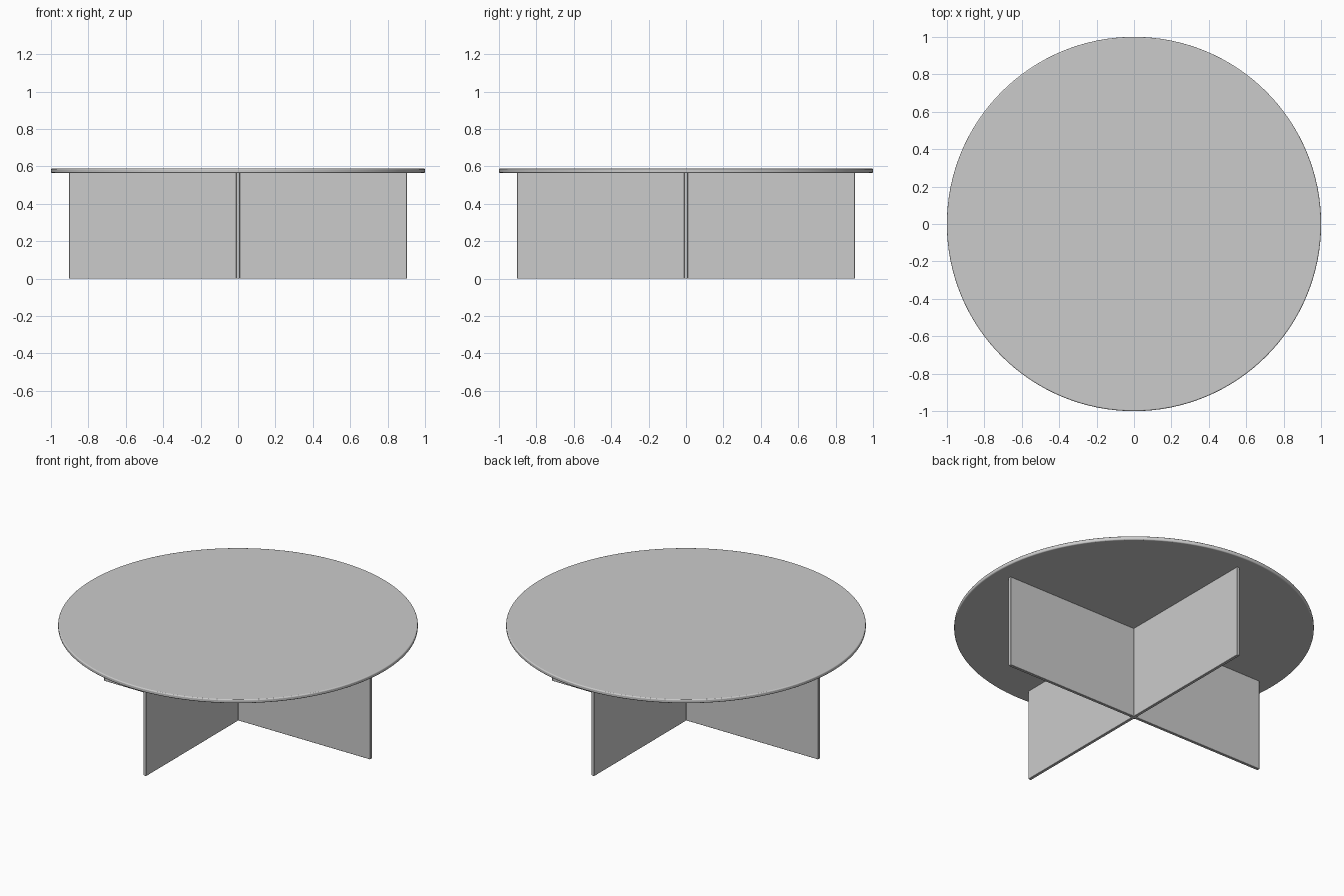
import bpy, bmesh

if "Cube" in bpy.data.objects:
    bpy.data.objects.remove(bpy.data.objects["Cube"])

LEG_H, TOP_Z = 0.565, 0.588   # underside and upper face of the tabletop
REACH, HALF_T = 0.903, 0.009  # panel half length and half thickness


def add_bevel(obj, width, segments):
    mod = obj.modifiers.new("soft_edges", 'BEVEL')
    mod.width = width
    mod.segments = segments
    mod.limit_method = 'ANGLE'


# Round tabletop with softly rounded rim
bpy.ops.mesh.primitive_cylinder_add(vertices=128, radius=1.0, depth=TOP_Z - LEG_H,
                                    location=(0, 0, (TOP_Z + LEG_H) / 2))
top = bpy.context.object
top.name = "tabletop"
add_bevel(top, 0.006, 3)
bpy.ops.object.shade_smooth_by_angle()

# Crossed panel base: one arm's corners, turned four times into a plus outline
bm = bmesh.new()
outline = []
x, y = REACH, HALF_T
arm = [(x, -y), (x, y), (y, y)]
for _ in range(4):
    outline += [bm.verts.new((px, py, 0)) for px, py in arm]
    arm = [(-py, px) for px, py in arm]
face = bm.faces.new(outline)
grown = bmesh.ops.extrude_face_region(bm, geom=[face])["geom"]
bmesh.ops.translate(bm, vec=(0, 0, LEG_H),
                    verts=[v for v in grown if isinstance(v, bmesh.types.BMVert)])
bmesh.ops.recalc_face_normals(bm, faces=bm.faces)
mesh = bpy.data.meshes.new("cross_base")
bm.to_mesh(mesh)
bm.free()
base = bpy.data.objects.new("cross_base", mesh)
bpy.context.collection.objects.link(base)
add_bevel(base, 0.0015, 1)
